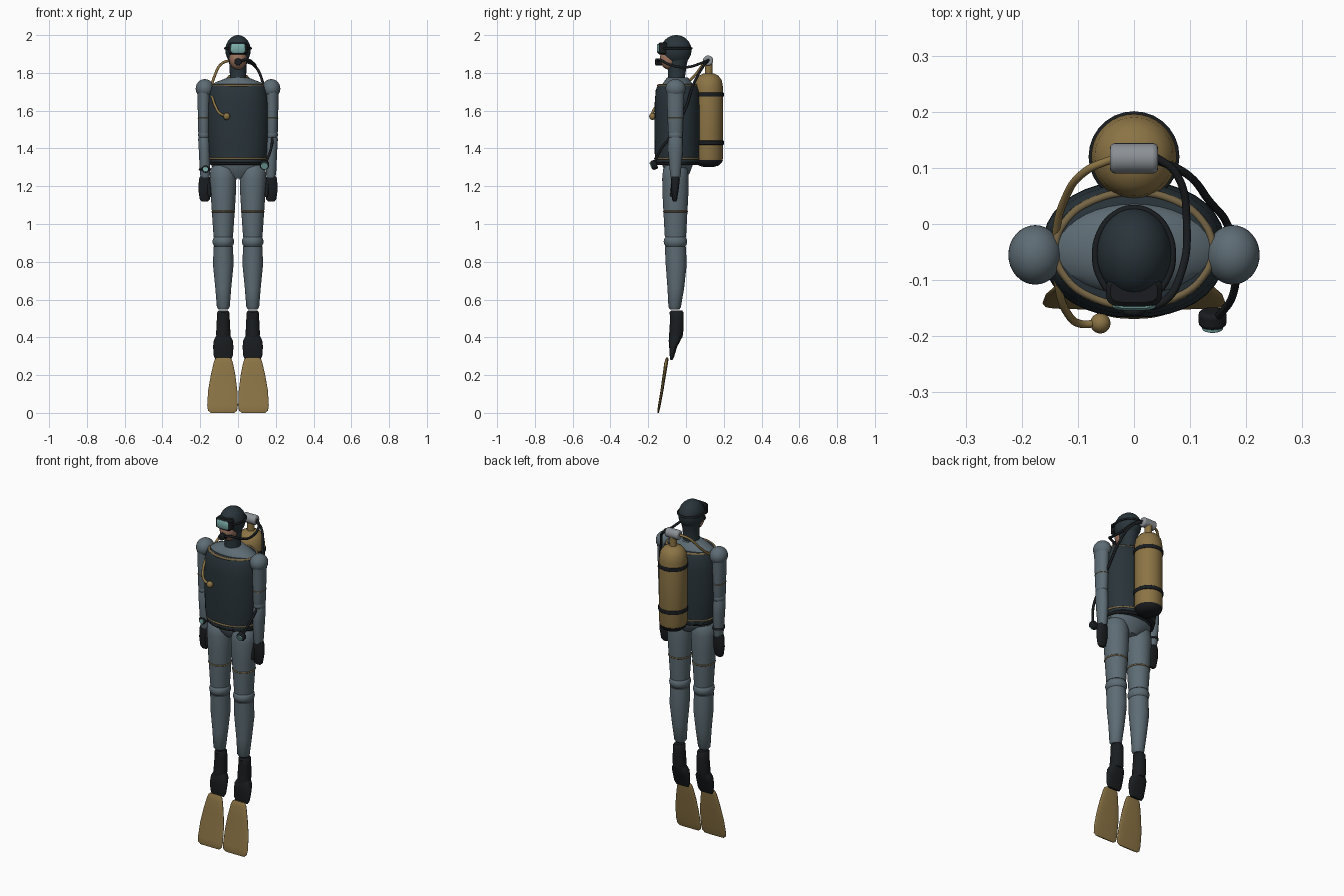
import bpy, bmesh, math
from mathutils import Vector


def material(name, rgb):
    m = bpy.data.materials.new(name)
    m.diffuse_color = (*rgb, 1)
    return m


SUIT = material("suit", (0.11, 0.15, 0.175))
NAVY = material("navy", (0.022, 0.034, 0.042))
BLACK = material("black", (0.010, 0.012, 0.014))
GOLD = material("gold", (0.26, 0.175, 0.06))
TRIM = material("trim", (0.18, 0.13, 0.06))
TEAL = material("teal", (0.2, 0.42, 0.4))
SKIN = material("skin", (0.34, 0.18, 0.12))
SILVER = material("silver", (0.26, 0.28, 0.3))


def finish(ob, name, mat, angle=40):
    ob.name = name
    ob.data.materials.clear()
    ob.data.materials.append(mat)
    bpy.ops.object.select_all(action='DESELECT')
    ob.select_set(True)
    bpy.context.view_layer.objects.active = ob
    bpy.ops.object.shade_smooth_by_angle(angle=math.radians(angle))
    return ob


def loft(name, sections, mat, power=2.0, n=36):
    """Stack of (super)elliptic sections (z, cx, cy, rx, ry), capped."""
    bm = bmesh.new()
    rings = []
    for z, cx, cy, rx, ry in sections:
        ring = []
        for i in range(n):
            a = 2 * math.pi * i / n
            c, s = math.cos(a), math.sin(a)
            x = math.copysign(abs(c) ** (2 / power), c)
            y = math.copysign(abs(s) ** (2 / power), s)
            ring.append(bm.verts.new((cx + rx * x, cy + ry * y, z)))
        rings.append(ring)
    for a, b in zip(rings, rings[1:]):
        for i in range(n):
            j = (i + 1) % n
            bm.faces.new((a[i], a[j], b[j], b[i]))
    bm.faces.new(rings[0])
    bm.faces.new(rings[-1])
    bmesh.ops.recalc_face_normals(bm, faces=bm.faces)
    me = bpy.data.meshes.new(name)
    bm.to_mesh(me)
    bm.free()
    ob = bpy.data.objects.new(name, me)
    bpy.context.collection.objects.link(ob)
    return finish(ob, name, mat)


def ball(name, loc, r, mat):
    bpy.ops.mesh.primitive_uv_sphere_add(segments=32, ring_count=20, location=loc)
    ob = bpy.context.object
    ob.scale = r
    return finish(ob, name, mat)


def rod(name, a, b, r, mat, bevel=0.004):
    a, b = Vector(a), Vector(b)
    bpy.ops.mesh.primitive_cylinder_add(vertices=28, radius=r, depth=(b - a).length,
                                        location=(a + b) / 2)
    ob = bpy.context.object
    ob.rotation_euler = (b - a).to_track_quat('Z', 'Y').to_euler()
    mod = ob.modifiers.new("bevel", 'BEVEL')
    mod.width, mod.segments = bevel, 3
    return finish(ob, name, mat)


def hose(name, pts, r, mat, cyclic=False):
    cu = bpy.data.curves.new(name, 'CURVE')
    cu.dimensions = '3D'
    cu.bevel_depth, cu.bevel_resolution, cu.resolution_u = r, 4, 10
    cu.use_fill_caps = True
    sp = cu.splines.new('BEZIER')
    sp.bezier_points.add(len(pts) - 1)
    sp.use_cyclic_u = cyclic
    for p, co in zip(sp.bezier_points, pts):
        p.co = co
        p.handle_left_type = p.handle_right_type = 'AUTO'
    ob = bpy.data.objects.new(name, cu)
    bpy.context.collection.objects.link(ob)
    bpy.ops.object.select_all(action='DESELECT')
    ob.select_set(True)
    bpy.context.view_layer.objects.active = ob
    bpy.ops.object.convert(target='MESH')
    return finish(bpy.context.object, name, mat)


def oval(name, c, rx, ry, r, mat):
    pts = [(c[0] + rx * math.cos(k * math.pi / 6), c[1] + ry * math.sin(k * math.pi / 6), c[2])
           for k in range(12)]
    return hose(name, pts, r, mat, True)


# Head, hood, face and neck
ball("hood", (0, -0.052, 1.92), (0.067, 0.081, 0.08), NAVY)
ball("face", (0, -0.088, 1.877), (0.047, 0.05, 0.06), SKIN)
loft("hood_neck", [(1.75, 0, -0.05, 0.05, 0.05), (1.78, 0, -0.05, 0.043, 0.045),
                   (1.84, 0, -0.047, 0.045, 0.05), (1.9, 0, -0.042, 0.056, 0.06)], NAVY)

# Mask with lens and strap
loft("mask_frame", [(1.897, 0, -0.12, 0.04, 0.02), (1.905, 0, -0.12, 0.05, 0.028),
                    (1.953, 0, -0.12, 0.05, 0.028), (1.961, 0, -0.12, 0.042, 0.02)], BLACK, 3.5)
loft("mask_lens", [(1.905, 0, -0.14, 0.03, 0.01), (1.912, 0, -0.14, 0.039, 0.014),
                   (1.946, 0, -0.14, 0.039, 0.014), (1.954, 0, -0.14, 0.032, 0.01)], TEAL, 4)
oval("mask_strap", (0, -0.055, 1.93), 0.069, 0.083, 0.006, BLACK)

# Torso suit and buoyancy vest
Y = -0.045
loft("suit_torso", [(1.24, 0, Y, 0.04, 0.045), (1.27, 0, Y, 0.1, 0.065), (1.305, 0, Y, 0.14, 0.078),
                    (1.34, 0, Y, 0.14, 0.085), (1.6, 0, Y, 0.145, 0.09), (1.73, 0, Y, 0.145, 0.085),
                    (1.75, 0, Y, 0.12, 0.074), (1.775, 0, Y, 0.055, 0.055)], SUIT)
loft("vest", [(1.318, 0, Y, 0.135, 0.105), (1.328, 0, Y, 0.148, 0.118), (1.38, 0, Y, 0.157, 0.121),
              (1.5, 0, Y, 0.164, 0.122), (1.64, 0, Y, 0.163, 0.121), (1.71, 0, Y, 0.155, 0.115),
              (1.732, 0, Y, 0.145, 0.105), (1.738, 0, Y, 0.13, 0.09)], NAVY, 2.2)
oval("vest_trim_low", (0, Y, 1.347), 0.151, 0.118, 0.006, TRIM)
oval("vest_trim_top", (0, Y, 1.733), 0.14, 0.101, 0.007, TRIM)
oval("waist_belt", (0, Y, 1.322), 0.142, 0.108, 0.009, BLACK)

for side, s in (("left", 1), ("right", -1)):
    # Arms
    ax, ay = 0.18 * s, -0.056
    ball(side + "_shoulder", (0.176 * s, -0.055, 1.717), (0.048, 0.053, 0.05), SUIT)
    loft(side + "_upper_arm", [(1.475, ax, ay, 0.027, 0.036), (1.49, ax, ay, 0.031, 0.039),
                               (1.6, ax, ay, 0.033, 0.043), (1.7, ax, ay, 0.036, 0.046)], SUIT)
    oval(side + "_arm_stripe", (ax, ay, 1.56), 0.031, 0.04, 0.003, TRIM)
    ball(side + "_elbow", (ax, ay, 1.472), (0.031, 0.038, 0.034), SUIT)
    loft(side + "_forearm", [(1.245, 0.174 * s, -0.056, 0.023, 0.025), (1.27, 0.175 * s, -0.056, 0.027, 0.029),
                             (1.38, 0.177 * s, -0.056, 0.03, 0.038), (1.45, ax, ay, 0.031, 0.038),
                             (1.462, ax, ay, 0.027, 0.034)], SUIT)
    # Gloves with thumb
    gx = 0.176 * s
    loft(side + "_glove", [(1.118, gx, -0.06, 0.015, 0.008), (1.128, gx, -0.06, 0.026, 0.013),
                           (1.18, gx, -0.058, 0.034, 0.019), (1.235, gx, -0.056, 0.031, 0.023),
                           (1.252, gx, -0.056, 0.025, 0.022)], BLACK, 2.4)
    loft(side + "_thumb", [(1.142, 0.15 * s, -0.075, 0.006, 0.007), (1.155, 0.15 * s, -0.073, 0.01, 0.011),
                           (1.21, 0.156 * s, -0.066, 0.012, 0.013)], BLACK)
    # Legs
    lx, ly = 0.078 * s, -0.056
    loft(side + "_thigh", [(0.93, lx, ly, 0.051, 0.056), (1.0, lx, ly, 0.056, 0.06),
                           (1.15, lx, ly, 0.066, 0.068), (1.24, 0.079 * s, ly, 0.07, 0.07),
                           (1.29, 0.08 * s, ly, 0.066, 0.065), (1.315, 0.08 * s, ly, 0.045, 0.045)], SUIT)
    oval(side + "_thigh_stripe", (lx, ly, 1.066), 0.058, 0.061, 0.005, TRIM)
    ball(side + "_knee", (lx, ly, 0.907), (0.057, 0.062, 0.046), SUIT)
    loft(side + "_calf", [(0.548, lx, -0.06, 0.025, 0.025), (0.56, lx, -0.06, 0.034, 0.033),
                          (0.66, lx, -0.054, 0.042, 0.044), (0.78, lx, -0.052, 0.054, 0.055),
                          (0.88, lx, ly, 0.052, 0.056)], SUIT)
    # Boots pointing down
    loft(side + "_boot_ankle", [(0.395, lx, -0.055, 0.036, 0.034), (0.42, lx, -0.052, 0.038, 0.037),
                                (0.5, lx, -0.048, 0.034, 0.036), (0.532, lx, -0.05, 0.032, 0.037),
                                (0.541, lx, -0.05, 0.026, 0.03)], BLACK)
    loft(side + "_boot_foot", [(0.28, lx, -0.077, 0.04, 0.006), (0.3, lx, -0.074, 0.05, 0.012),
                               (0.35, lx, -0.068, 0.054, 0.021), (0.385, lx, -0.06, 0.05, 0.032),
                               (0.412, lx, -0.054, 0.035, 0.028)], BLACK, 2.5)
    # Fin blades
    loft(side + "_fin", [(0.0, 0.082 * s, -0.147, 0.062, 0.003), (0.012, 0.082 * s, -0.146, 0.077, 0.006),
                         (0.04, 0.082 * s, -0.141, 0.081, 0.007), (0.12, 0.081 * s, -0.127, 0.077, 0.008),
                         (0.2, 0.079 * s, -0.115, 0.065, 0.009), (0.265, 0.078 * s, -0.105, 0.051, 0.01),
                         (0.285, 0.078 * s, -0.101, 0.044, 0.008), (0.294, 0.078 * s, -0.1, 0.033, 0.004)],
         GOLD, 2.6)

# Wrist gauge on the right arm
oval("wrist_strap", (-0.175, -0.056, 1.29), 0.027, 0.03, 0.006, BLACK)
rod("wrist_gauge", (-0.172, -0.08, 1.29), (-0.172, -0.094, 1.29), 0.019, BLACK)
rod("wrist_gauge_glass", (-0.172, -0.09, 1.29), (-0.172, -0.098, 1.29), 0.014, TEAL, 0.002)

# Tank with boot, bands and bracket
TY = 0.12
loft("tank", [(1.33, 0, TY, 0.07, 0.07), (1.35, 0, TY, 0.076, 0.076), (1.72, 0, TY, 0.076, 0.076),
              (1.76, 0, TY, 0.07, 0.07), (1.785, 0, TY, 0.052, 0.052), (1.798, 0, TY, 0.025, 0.025)], GOLD)
loft("tank_boot", [(1.303, 0, TY, 0.03, 0.03), (1.31, 0, TY, 0.054, 0.054), (1.325, 0, TY, 0.07, 0.07),
                   (1.338, 0, TY, 0.075, 0.075)], BLACK)
for i, z in enumerate((1.43, 1.685)):
    rod(f"tank_band_{i + 1}", (0, TY, z - 0.011), (0, TY, z + 0.011), 0.081, BLACK)
loft("tank_backplate", [(1.4, 0, 0.06, 0.05, 0.025), (1.7, 0, 0.06, 0.05, 0.025)], BLACK, 4)

# Valve and first stage
rod("tank_valve", (0, TY, 1.785), (0, TY, 1.86), 0.02, GOLD)
rod("first_stage", (-0.043, 0.117, 1.865), (0.043, 0.117, 1.865), 0.027, SILVER, 0.009)

# Mouth regulator and its hose
rod("mouth_regulator", (0, -0.125, 1.858), (0, -0.163, 1.858), 0.019, BLACK, 0.006)
hose("breathing_hose", [(0.035, 0.122, 1.868), (0.075, 0.09, 1.855), (0.094, 0.0, 1.83), (0.083, -0.09, 1.845),
                        (0.05, -0.14, 1.87), (0.008, -0.148, 1.86)], 0.007, BLACK)

# Pressure gauge console and hose
hose("gauge_hose", [(0.035, 0.115, 1.862), (0.085, 0.095, 1.84), (0.135, 0.04, 1.74), (0.166, 0.0, 1.62),
                    (0.182, -0.07, 1.48), (0.175, -0.13, 1.4), (0.15, -0.165, 1.33)], 0.007, BLACK)
rod("gauge_body", (0.14, -0.155, 1.318), (0.14, -0.182, 1.308), 0.025, BLACK, 0.007)
rod("gauge_glass", (0.14, -0.178, 1.31), (0.14, -0.187, 1.306), 0.019, TEAL, 0.002)

# Inflator hose with knob
hose("inflator_hose", [(-0.035, 0.117, 1.868), (-0.085, 0.095, 1.85), (-0.125, 0.04, 1.78), (-0.14, -0.03, 1.72),
                       (-0.135, -0.11, 1.67), (-0.118, -0.16, 1.62), (-0.095, -0.178, 1.585),
                       (-0.06, -0.176, 1.57)], 0.007, GOLD)
ball("inflator_knob", (-0.06, -0.177, 1.57), (0.018, 0.018, 0.019), GOLD)
